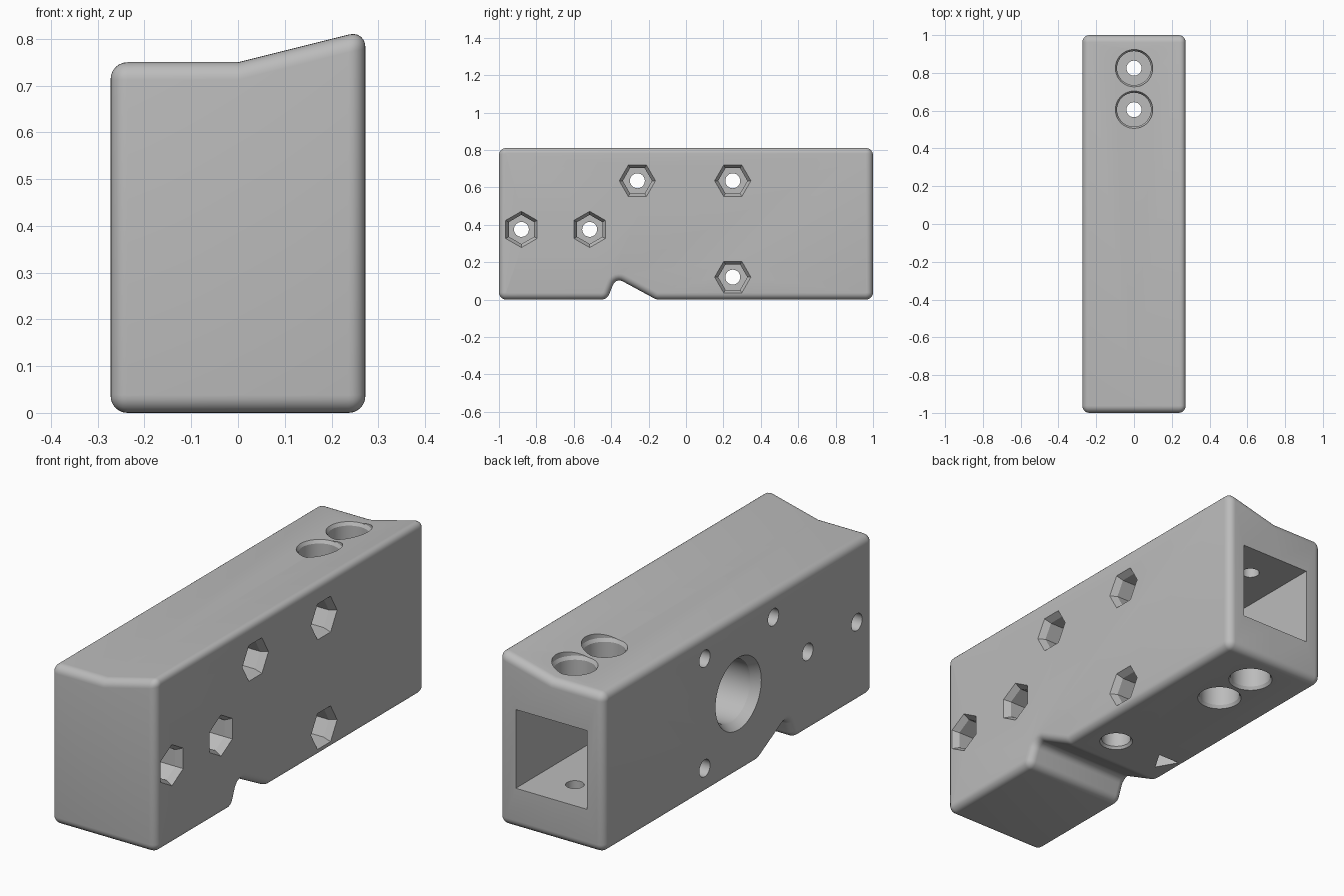
import bpy, bmesh, math
from mathutils import Vector

if "Cube" in bpy.data.objects:
    bpy.data.objects.remove(bpy.data.objects["Cube"], do_unlink=True)

HALF_W = 0.2725   # half width
EDGE = 0.036      # rounding of the side edges
SLOPE = 0.25      # rise of the raised half of the top

grey = bpy.data.materials.new("plain grey")
grey.use_nodes = True
colour = (0.5, 0.5, 0.5, 1)
grey.diffuse_color = colour
grey.node_tree.nodes["Principled BSDF"].inputs["Base Color"].default_value = colour


def make_object(name, bm):
    bmesh.ops.recalc_face_normals(bm, faces=bm.faces)
    mesh = bpy.data.meshes.new(name)
    bm.to_mesh(mesh)
    bm.free()
    mesh.materials.append(grey)
    obj = bpy.data.objects.new(name, mesh)
    bpy.context.scene.collection.objects.link(obj)
    return obj


def rounded_profile(corners, steps=6):
    """Replace each corner (y, z, tangent length) by a circular arc."""
    points = []
    for i, (y, z, size) in enumerate(corners):
        corner = Vector((y, z))
        before = Vector(corners[i - 1][:2]) - corner
        after = Vector(corners[(i + 1) % len(corners)][:2]) - corner
        weight = math.cos((math.pi - before.angle(after)) / 2)
        start = corner + before.normalized() * size
        end = corner + after.normalized() * size
        for k in range(steps + 1):
            t = k / steps
            a, b, c = (1 - t) ** 2, 2 * t * (1 - t) * weight, t * t
            points.append((start * a + corner * b + end * c) / (a + b + c))
    return points


def bridge(bm, rings):
    """Close a stack of equal vertex rings into a solid."""
    for low, high in zip(rings, rings[1:]):
        for i in range(len(low)):
            j = (i + 1) % len(low)
            bm.faces.new((low[i], low[j], high[j], high[i]))
    bm.faces.new(rings[0][::-1])
    bm.faces.new(rings[-1])


# Body: side outline with the underside notch, swept across the width
outline = rounded_profile([
    (-1, 0, 0.038), (-0.422, 0, 0.03), (-0.375, 0.117, 0.04), (-0.158, 0, 0.015),
    (1, 0, 0.038), (1, 0.75, 0.038), (-1, 0.75, 0.038)])
bm = bmesh.new()
rings = []
for x in (-HALF_W, 0, HALF_W):
    lift = SLOPE * max(x, 0)
    rings.append([bm.verts.new((x, p.x, p.y + (lift if p.y > 0.6 else 0)))
                  for p in outline])
bridge(bm, rings)
bmesh.ops.recalc_face_normals(bm, faces=bm.faces)
side_edges = [e for e in bm.edges
              if abs(e.verts[0].co.x + e.verts[1].co.x) > 2 * HALF_W - 0.001]
bmesh.ops.bevel(bm, geom=side_edges, offset=EDGE, segments=6, profile=0.5,
                affect='EDGES', clamp_overlap=False)
body = make_object("body", bm)


# Cutter made of regular rings (radius, position) along the x or z axis
def cutter(axis, u, v, stack, sides=40, turn=0):
    bm = bmesh.new()
    rings = []
    for radius, pos in stack:
        ring = []
        for i in range(sides):
            a = math.radians(turn) + math.tau * i / sides
            p, q = u + radius * math.cos(a), v + radius * math.sin(a)
            ring.append(bm.verts.new((pos, p, q) if axis == 'x' else (p, q, pos)))
        rings.append(ring)
    bridge(bm, rings)
    obj = make_object("cutter", bm)
    obj.hide_render = True
    return obj


cutters = []

# Rear square chamber
bm = bmesh.new()
bmesh.ops.create_cube(bm, size=1)
for v in bm.verts:
    v.co = (v.co.x * 0.37, 0.76 + v.co.y * 0.68, 0.375 + v.co.z * 0.37)
chamber = make_object("cutter", bm)
chamber.hide_render = True
cutters.append(chamber)

# Hexagonal nut pockets with bolt holes through to the other side
bolts = [(-0.88, 0.375, 30), (-0.515, 0.375, 30),
         (-0.26, 0.635, 0), (0.25, 0.635, 0), (0.25, 0.12, 0)]
for y, z, turn in bolts:
    cutters.append(cutter('x', y, z, [(0.078, HALF_W - 0.15), (0.078, HALF_W - 0.03),
                                      (0.097, HALF_W), (0.097, 0.4)], 6, turn))
    cutters.append(cutter('x', y, z, [(0.04, -0.4), (0.04, 0.2)], 24))

# Counterbored vertical holes above and below the chamber
for y in (0.605, 0.825):
    cutters.append(cutter('z', 0, y, [(0.09, 0.62), (0.09, 0.735), (0.099, 0.75), (0.099, 1)]))
    cutters.append(cutter('z', 0, y, [(0.099, -0.1), (0.099, 0), (0.09, 0.015), (0.09, 0.13)]))
    cutters.append(cutter('z', 0, y, [(0.04, 0.05), (0.04, 0.7)], 24))

# Large side socket, with the round and triangular openings beneath it
cutters.append(cutter('x', 0, 0.375, [(0.17, -0.4), (0.17, -HALF_W),
                                      (0.145, -HALF_W + 0.04), (0.145, 0.18)], 56))
cutters.append(cutter('z', 0.106, 0, [(0.075, -0.1), (0.075, 0), (0.066, 0.012), (0.066, 0.35)]))
cutters.append(cutter('z', -0.18, 0, [(0.065, -0.1), (0.065, 0.1)], 3, -90))

# Carve everything out of the body
for tool in cutters:
    mod = body.modifiers.new("cut", 'BOOLEAN')
    mod.operation = 'DIFFERENCE'
    mod.solver = 'EXACT'
    mod.object = tool
bpy.context.view_layer.update()
carved = bpy.data.meshes.new_from_object(
    body.evaluated_get(bpy.context.evaluated_depsgraph_get()))
body.modifiers.clear()
body.data = carved
for tool in cutters:
    bpy.data.objects.remove(tool, do_unlink=True)

carved.materials.clear()
carved.materials.append(grey)
for poly in carved.polygons:
    poly.material_index = 0

bpy.ops.object.select_all(action='DESELECT')
body.select_set(True)
bpy.context.view_layer.objects.active = body
bpy.ops.object.shade_smooth_by_angle(angle=math.radians(25))
